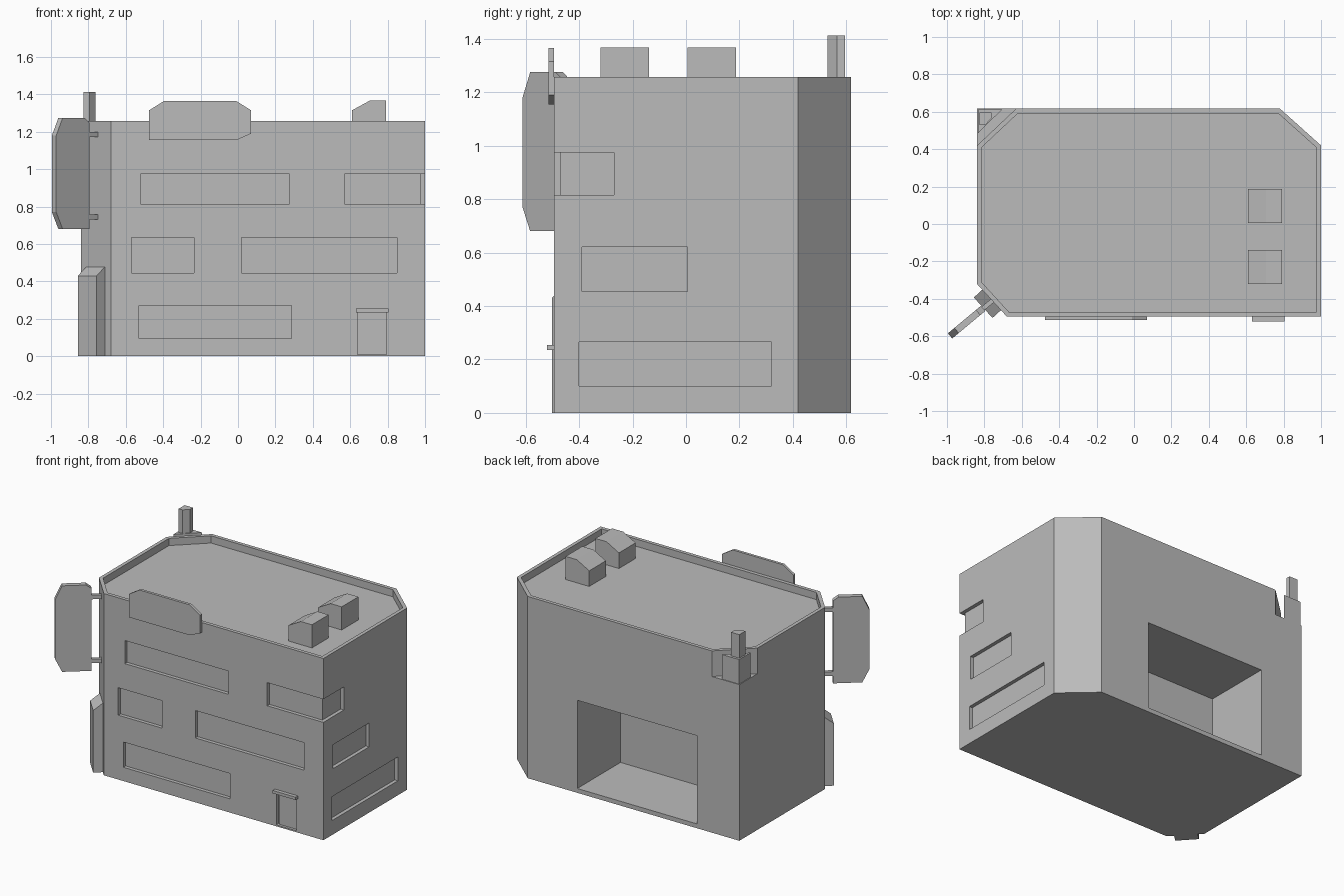
import bpy
import bmesh
from mathutils import Vector, Matrix

old = bpy.data.objects.get("Cube")
if old:
    bpy.data.objects.remove(old, do_unlink=True)

grey = bpy.data.materials.new("concrete_grey")
grey.use_nodes = True
grey.diffuse_color = (0.5, 0.5, 0.5, 1)
grey.node_tree.nodes["Principled BSDF"].inputs["Base Color"].default_value = (0.5, 0.5, 0.5, 1)


def prism(name, outline, low, high, matrix=None):
    """Extrude a flat outline along z from low to high, then place it."""
    bm = bmesh.new()
    face = bm.faces.new([bm.verts.new((x, y, low)) for x, y in outline])
    new = bmesh.ops.extrude_face_region(bm, geom=[face])["geom"]
    bmesh.ops.translate(bm, vec=(0, 0, high - low),
                        verts=[v for v in new if isinstance(v, bmesh.types.BMVert)])
    if matrix:
        bm.transform(matrix)
    bmesh.ops.recalc_face_normals(bm, faces=bm.faces)
    mesh = bpy.data.meshes.new(name)
    bm.to_mesh(mesh)
    bm.free()
    mesh.materials.append(grey)
    obj = bpy.data.objects.new(name, mesh)
    bpy.context.collection.objects.link(obj)
    return obj


def box(name, x0, x1, y0, y1, z0, z1, matrix=None):
    return prism(name, [(x0, y0), (x1, y0), (x1, y1), (x0, y1)], z0, z1, matrix)


def inset(points, d):
    """Offset a counter-clockwise convex outline inward."""
    pts = [Vector(p) for p in points]
    result = []
    for i, p in enumerate(pts):
        a = (p - pts[i - 1]).normalized()
        b = (pts[(i + 1) % len(pts)] - p).normalized()
        na, nb = Vector((-a.y, a.x)), Vector((-b.y, b.x))
        result.append(p + (na + nb) * d / (1 + na.dot(nb)))
    return result


def cut(target, cutter):
    """Subtract a cutter from the target and discard the cutter."""
    cutter.hide_render = True
    mod = target.modifiers.new("cut", "BOOLEAN")
    mod.operation, mod.solver, mod.object = "DIFFERENCE", "EXACT", cutter
    bpy.context.view_layer.update()
    graph = bpy.context.evaluated_depsgraph_get()
    mesh = bpy.data.meshes.new_from_object(target.evaluated_get(graph))
    target.modifiers.clear()
    target.data = mesh
    bpy.data.objects.remove(cutter, do_unlink=True)


FRONT, BACK, LEFT, RIGHT, TOP = -0.495, 0.617, -0.84, 1.0, 1.257
DEPTH = 0.025
NOTCH = 1.08

# Building shell with two full-height chamfered corners
front_cham = [(LEFT, -0.32), (-0.68, FRONT)]
right_side = [(RIGHT, FRONT), (RIGHT, 0.42), (0.78, BACK)]
building = prism("building", front_cham + right_side + [(LEFT, BACK)], 0, TOP)

# Notched rear corner and sunken roof behind the parapet
notch = [(-0.63, BACK), (LEFT, 0.42)]
cut(building, prism("notch_cutter", [
    (-0.6255, BACK + 0.0043), (-0.6255, 0.8), (-1, 0.8), (-1, 0.2676)], NOTCH, 1.5))
roof = front_cham + right_side + notch
cut(building, prism("roof_cutter", inset(roof, 0.025), TOP - 0.05, 1.5))

# Recessed front windows
for x0, x1, z0, z1 in [(-0.52, 0.275, 0.815, 0.975), (-0.57, -0.235, 0.445, 0.635),
                       (0.02, 0.85, 0.445, 0.635), (-0.53, 0.285, 0.095, 0.27),
                       (0.64, 0.795, 0.01, 0.235)]:
    cut(building, box("window_cutter", x0, x1, FRONT - 0.1, FRONT + DEPTH, z0, z1))

# Recessed side windows
for y0, y1, z0, z1 in [(-0.39, 0.005, 0.455, 0.62), (-0.40, 0.32, 0.1, 0.265)]:
    cut(building, box("window_cutter", RIGHT - DEPTH, RIGHT + 0.1, y0, y1, z0, z1))

# Window wrapping round the front corner
xi, yi = RIGHT - DEPTH, FRONT + DEPTH
cut(building, prism("corner_window_cutter", [
    (0.57, -0.6), (1.1, -0.6), (1.1, -0.27), (xi, -0.27), (xi, yi), (0.57, yi)], 0.815, 0.975))

# Deep loading bay in the back
cut(building, box("bay_cutter", -0.515, 0.40, 0.145, 0.8, 0.03, 0.64))

# Door panel and lintel
box("front_door", 0.65, 0.785, FRONT + 0.018, FRONT + 0.03, 0.01, 0.225)
box("door_lintel", 0.63, 0.805, FRONT - 0.025, FRONT + 0.002, 0.235, 0.255)

# Profiles drawn in x and z are stood upright, facing the front
upright = Matrix(((1, 0, 0, 0), (0, 0, 1, 0), (0, 1, 0, 0), (0, 0, 0, 1)))

# Front sign rising over the parapet
prism("front_sign", [(-0.475, 1.155), (-0.01, 1.155), (0.07, 1.19), (0.07, 1.315),
                     (-0.01, 1.365), (-0.395, 1.365), (-0.475, 1.315)],
      FRONT - 0.019, FRONT, upright)

# Roof vents with a sloped side
for i, y in enumerate((-0.32, 0.005)):
    prism(f"roof_vent_{i + 1}", [(0.61, 1.2), (0.79, 1.2), (0.79, 1.367),
                                 (0.705, 1.367), (0.61, 1.315)], y, y + 0.182, upright)


def frame(origin, out):
    """Local x points outward, local y across, local z up."""
    o = Vector((*out, 0)).normalized()
    a = Vector((0, 0, 1)).cross(o)
    m = Matrix((o, a, (0, 0, 1))).transposed().to_4x4()
    m.translation = (*origin, 0)
    return m


# Blade sign on the chamfered corner with two brackets
blade = frame((-0.745, -0.40), (-0.77, -0.64))
prism("blade_sign", [(0.08, 0.68), (0.265, 0.68), (0.31, 0.77), (0.31, 1.18),
                     (0.265, 1.275), (0.115, 1.275), (0.08, 1.25)],
      -0.018, 0.018, blade @ upright)
for i, z in enumerate((0.73, 1.172)):
    box(f"sign_bracket_{i + 1}", -0.01, 0.09, -0.012, 0.012, z, z + 0.028, blade)

# Corner porch with a sloped top
porch = frame((-0.76, -0.405), (-0.175, -0.16))
prism("corner_porch", [(-0.01, 0), (0.063, 0), (0.063, 0.43), (-0.01, 0.487)],
      -0.074, 0.074, porch @ upright)

# Chimney standing in the rear notch
prism("chimney_base", [(-0.835, 0.485), (-0.705, 0.612), (-0.835, 0.612)], NOTCH, 1.25)
prism("chimney_stack", [(-0.825, 0.53), (-0.795, 0.53), (-0.762, 0.565),
                        (-0.762, 0.595), (-0.825, 0.595)], 1.24, 1.413)
